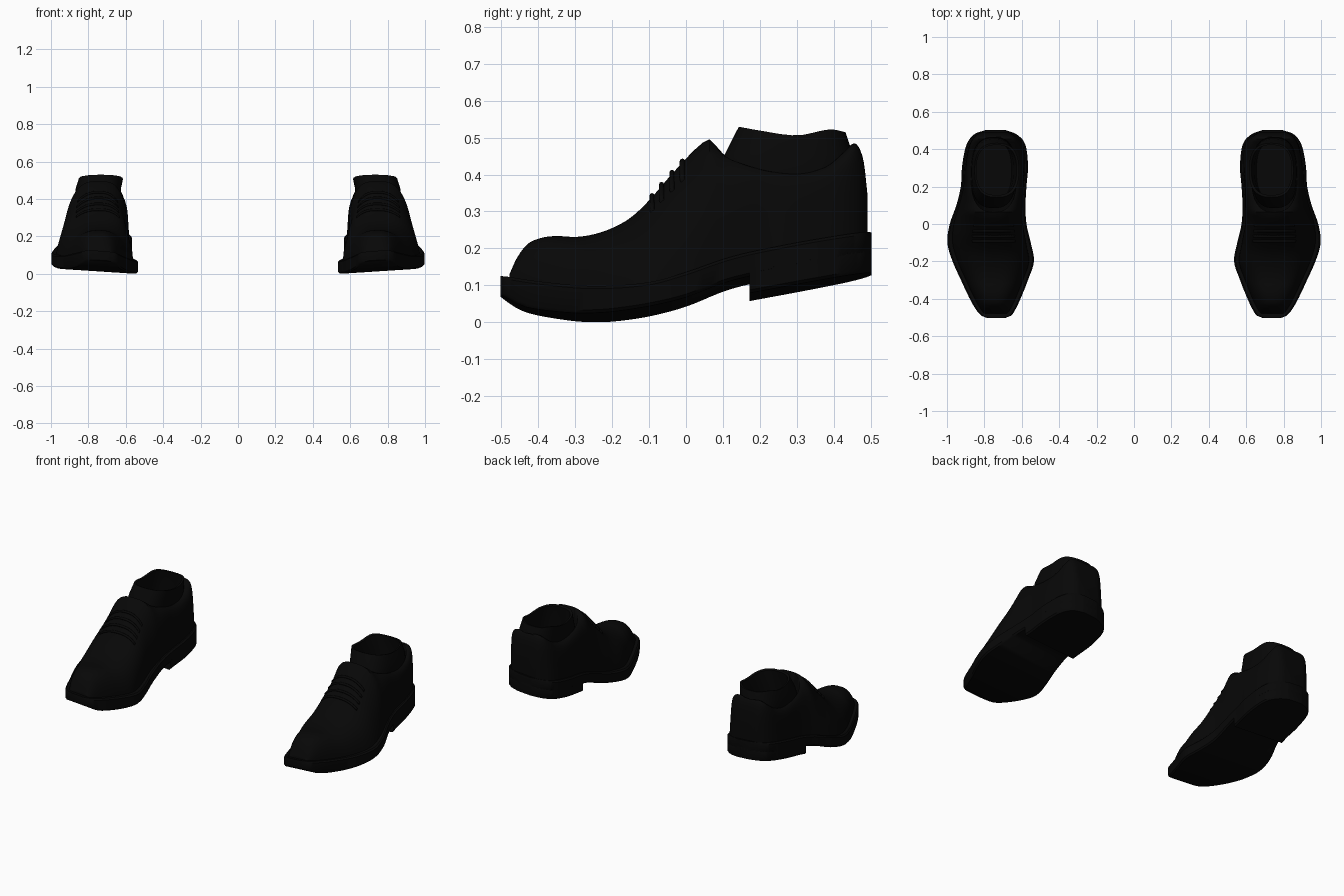
import bpy, bmesh, math

if "Cube" in bpy.data.objects:
    bpy.data.objects.remove(bpy.data.objects["Cube"])

black = bpy.data.materials.new("black leather")
black.diffuse_color = (0.0022, 0.0022, 0.0022, 1)
black.use_nodes = True
black.node_tree.nodes["Principled BSDF"].inputs["Base Color"].default_value = black.diffuse_color

# Profiles along the shoe: y position -> value
INNER = [(-.503, .69), (-.49, .658), (-.46, .636), (-.4, .607), (-.3, .567), (-.2, .535), (-.1, .552), (0, .575),
         (.1, .58), (.2, .575), (.3, .567), (.4, .575), (.45, .595), (.485, .638), (.503, .69)]
OUTER = [(-.503, .785), (-.49, .815), (-.46, .843), (-.4, .878), (-.3, .925), (-.2, .97), (-.1, .998), (0, .985),
         (.1, .95), (.2, .926), (.3, .92), (.4, .903), (.45, .882), (.485, .845), (.503, .79)]
SOLE_BOTTOM = [(-.503, .06), (-.45, .028), (-.4, .014), (-.3, .001), (-.25, 0), (-.2, .002), (-.1, .015),
               (0, .04), (.1, .08), (.17, .1), (.5, .165)]
SOLE_TOP = [(-.503, .11), (-.4, .09), (-.25, .073), (-.1, .08), (0, .108), (.1, .145), (.17, .165),
            (.3, .192), (.5, .228)]
UPPER_TOP = [(-.478, .13), (-.46, .17), (-.44, .2), (-.42, .218), (-.38, .231), (-.34, .233), (-.3, .231),
             (-.25, .238), (-.2, .255), (-.15, .283), (-.1, .33), (-.05, .388), (0, .443), (.03, .473),
             (.06, .495), (.075, .488), (.105, .46), (.2, .425), (.3, .41), (.38, .428), (.43, .465),
             (.455, .485), (.47, .47), (.482, .43), (.491, .35)]
ROUND = [(-.48, 2.5), (-.3, 2.7), (-.1, 2.5), (.03, 2.6), (.1, 4), (.2, 7), (.49, 7)]
TAPER = [(-.48, .88), (-.3, .92), (-.1, .9), (.05, .88), (.2, .92), (.49, .92)]


def at(table, y):
    """Smooth (Hermite) lookup in a profile table."""
    if y <= table[0][0]:
        return table[0][1]
    if y >= table[-1][0]:
        return table[-1][1]
    i = next(k for k in range(len(table) - 1) if table[k + 1][0] >= y)
    (a, p), (b, q) = table[i], table[i + 1]

    def slope(k):
        lo, hi = max(k - 1, 0), min(k + 1, len(table) - 1)
        return (table[hi][1] - table[lo][1]) / (table[hi][0] - table[lo][0])
    t, h = (y - a) / (b - a), b - a
    return (p * (2*t**3 - 3*t*t + 1) + q * (3*t*t - 2*t**3)
            + h * (slope(i) * (t**3 - 2*t*t + t) + slope(i + 1) * (t**3 - t*t)))


def tilt(x):
    return .065 * (x - .55)      # soles roll slightly outward


def stations(a, b, n):
    return [(a + b) / 2 - (b - a) / 2 * math.cos(math.pi * i / n) for i in range(n + 1)]


def mirrored(ob):
    m = ob.modifiers.new("pair", 'MIRROR')
    m.use_axis = (True, False, False)


def loft(name, rings, angle=40):
    """Skin closed rings of equal length and cap the ends."""
    bm = bmesh.new()
    vs = [[bm.verts.new(p) for p in r] for r in rings]
    n = len(vs[0])
    for r, s in zip(vs, vs[1:]):
        for k in range(n):
            bm.faces.new((r[k], r[(k + 1) % n], s[(k + 1) % n], s[k]))
    bm.faces.new(vs[0][::-1])
    bm.faces.new(vs[-1])
    bmesh.ops.recalc_face_normals(bm, faces=bm.faces)
    me = bpy.data.meshes.new(name)
    bm.to_mesh(me)
    bm.free()
    me.materials.append(black)
    ob = bpy.data.objects.new(name, me)
    bpy.context.collection.objects.link(ob)
    bpy.ops.object.select_all(action='DESELECT')
    ob.select_set(True)
    bpy.context.view_layer.objects.active = ob
    bpy.ops.object.shade_smooth_by_angle(angle=math.radians(angle))
    return ob


def slab(name, ys, bottom, top):
    """Slab following the sole outline, with softened edges."""
    rings = []
    for y in ys:
        l, r, b, t = at(INNER, y), at(OUTER, y), bottom(y), top(y)
        c = .008
        pts = [(l + c, b), (r - c, b), (r, b + c), (r, t - c), (r - c, t), (l + c, t), (l, t - c), (l, b + c)]
        rings.append([(x, y, z + tilt(x)) for x, z in pts])
    return loft(name, rings)


def section(y, t, lift=0):
    """Point on the arched upper at station y, angle t."""
    inset = .026 if y < .1 else .014
    if -.1 < y < .1:
        inset = .02 - .06 * y
    l, r = at(INNER, y) + inset, at(OUTER, y) - inset
    n, zt = at(ROUND, y), at(UPPER_TOP, y)
    cx, cz = math.cos(t), max(math.sin(t), 0)
    s = cz ** (2 / n)
    c = math.copysign(abs(cx) ** (2 / n), cx)
    mid = (l + r) / 2 * (1 - s) + .745 * s
    x = mid + (r - l) / 2 * c * (1 - (1 - at(TAPER, y)) * s)
    zb = at(SOLE_TOP, y) - .01 + tilt(x)
    return (x, y, zb + (zt - zb) * s + lift)


def oval(y0, y1, x0, x1, z, n=2.6, count=48):
    pts = []
    for k in range(count):
        a = 2 * math.pi * k / count
        c, s = math.cos(a), math.sin(a)
        y = (y0 + y1) / 2 + (y1 - y0) / 2 * math.copysign(abs(s) ** (2 / n), s)
        x = (x0 + x1) / 2 + (x1 - x0) / 2 * math.copysign(abs(c) ** (2 / n), c)
        pts.append((x, y, z(y) if callable(z) else z))
    return pts


# Sole and heel block
mirrored(slab("sole", stations(-.503, .503, 70), lambda y: at(SOLE_BOTTOM, y), lambda y: at(SOLE_TOP, y)))
mirrored(slab("heel", stations(.172, .503, 30), lambda y: .055 + (y - .172) * .19,
              lambda y: at(SOLE_BOTTOM, y) + .02))

# Leather upper, hollowed at the foot opening
upper = loft("upper", [[section(y, math.pi * k / 48) for k in range(49)] for y in stations(-.478, .491, 80)])
cutter = loft("opening_cutter", [oval(.09, .45, .64, .855, .28), oval(.066, .462, .628, .872, .42),
                                 oval(.062, .466, .624, .874, .6)])
cutter.hide_render = True
cutter.hide_viewport = True
cut = upper.modifiers.new("opening", 'BOOLEAN')
cut.operation = 'DIFFERENCE'
cut.solver = 'EXACT'
cut.object = cutter
mirrored(upper)


# Ankle cuff: tapering tube with a wavy rim and an inner floor
def rim(y):
    return at([(.14, .53), (.2, .519), (.3, .506), (.39, .522), (.435, .514)], y)


cuff = loft("ankle_cuff", [
    oval(.085, .458, .632, .868, .285), oval(.085, .46, .63, .871, .4),
    oval(.105, .452, .626, .868, .455), oval(.143, .432, .615, .852, rim),
    oval(.155, .422, .628, .842, lambda y: rim(y) - .003), oval(.14, .438, .645, .853, .42),
    oval(.13, .44, .655, .845, .3)])
mirrored(cuff)

# Laces across the instep
for i, y in enumerate((-.092, -.066, -.038, -.01)):
    rings = []
    for k in range(17):
        x, yy, z = section(y, math.radians(54 + 72 * k / 16))
        rings.append([(x, yy + .007 * math.cos(a), z + .004 + .007 * math.sin(a))
                      for a in [math.pi * j / 4 for j in range(8)]])
    mirrored(loft("lace_%d" % (i + 1), rings, 60))
